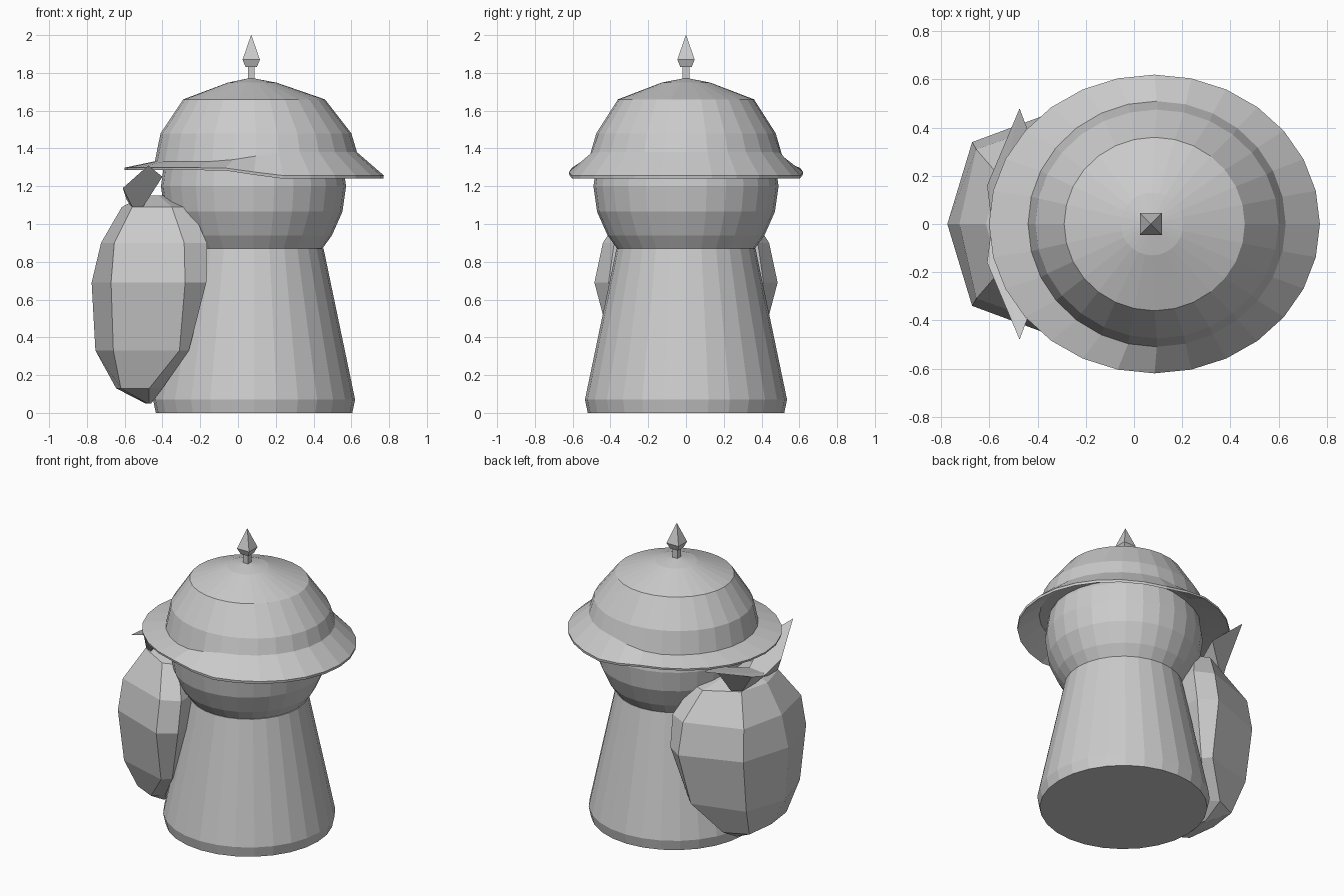
import bpy, bmesh
from math import sin, cos, pi, radians

if "Cube" in bpy.data.objects:
    bpy.data.objects.remove(bpy.data.objects["Cube"])


def loft(name, rings, close=True):
    """Skin a stack of equal-length point rings, capping both ends."""
    bm = bmesh.new()
    vs = [[bm.verts.new(p) for p in ring] for ring in rings]
    n = len(vs[0])
    for a, b in zip(vs, vs[1:]):
        for i in range(n):
            j = (i + 1) % n
            bm.faces.new((a[i], a[j], b[j], b[i]))
    if close:
        bm.faces.new(vs[0][::-1])
        bm.faces.new(vs[-1])
    bmesh.ops.remove_doubles(bm, verts=bm.verts, dist=1e-5)
    bmesh.ops.recalc_face_normals(bm, faces=bm.faces)
    me = bpy.data.meshes.new(name)
    bm.to_mesh(me)
    bm.free()
    ob = bpy.data.objects.new(name, me)
    bpy.context.collection.objects.link(ob)
    return ob


def ring(cx, rx, ry, z, n=28, zb=None, start=0.0):
    """Ellipse around cx; z eases from zb at the back to z at the front."""
    pts = []
    for i in range(n):
        a = start + 2 * pi * i / n
        x, y = cx + rx * cos(a), ry * sin(a)
        t = min(1, max(0, (x + 0.08) / 0.3))
        pts.append((x, y, z if zb is None else zb + (z - zb) * t))
    return pts


# Body
loft("body", [ring(0.085, r, r, z) for r, z in
              ((0.52, 0), (0.535, 0.07), (0.368, 0.87))])

# Head: sphere cut off at the neck
head = [(0.365, 0.87)]
for lat in (-32, -16, 0, 16, 32, 48):
    head.append((0.49 * cos(radians(lat)), 1.2 + 0.49 * sin(radians(lat))))
loft("head", [ring(0.082, r, r, z) for r, z in head])

# Helmet with brim dipping toward the front (+x)
loft("helmet", [
    ring(0.09, 0.46, 0.46, 1.36, zb=1.315),
    ring(0.09, 0.53, 0.505, 1.355, zb=1.305),
    ring(0.085, 0.685, 0.618, 1.24, zb=1.285),
    ring(0.085, 0.687, 0.62, 1.257, zb=1.298),
    ring(0.095, 0.535, 0.51, 1.38, zb=1.332),
    ring(0.095, 0.505, 0.475, 1.48),
    ring(0.085, 0.375, 0.36, 1.66),
    ring(0.075, 0.13, 0.13, 1.748),
    ring(0.07, 0.02, 0.02, 1.77)])

# Spike on top of the helmet
loft("helmet_spike", [ring(0.07, r * 2 ** 0.5, r * 2 ** 0.5, z, 4, start=pi / 4)
                      for r, z in ((0.018, 1.75), (0.018, 1.83), (0.03, 1.831),
                                   (0.046, 1.87), (0.001, 2.0))])

# Bag: each level gives z, back x, side-back (x, y), side (x, y), inner (x, y)
levels = [
    (0.05, -0.49, -0.48, 0.12, -0.47, 0.13, -0.46, 0.10),
    (0.13, -0.645, -0.62, 0.20, -0.47, 0.27, -0.40, 0.22),
    (0.33, -0.755, -0.66, 0.29, -0.31, 0.39, -0.26, 0.34),
    (0.69, -0.775, -0.672, 0.34, -0.28, 0.485, -0.168, 0.41),
    (0.90, -0.725, -0.655, 0.31, -0.285, 0.44, -0.165, 0.38),
    (1.09, -0.615, -0.56, 0.20, -0.35, 0.32, -0.25, 0.28),
    (1.15, -0.50, -0.48, 0.07, -0.42, 0.09, -0.39, 0.07)]
bag = []
for z, xb, x1, y1, x2, y2, x3, y3 in levels:
    half = [(x1, y1), (x2, y2), (x3, y3)]
    loop = [(xb, 0)] + half + [(x, -y) for x, y in half[::-1]]
    bag.append([(x, y, z) for x, y in loop])
loft("bag", bag)

# Bow tying the bag shut: one flared wing per side
for side, label in ((1, "left"), (-1, "right")):
    wing = [(-0.475, 0.48, 1.31), (-0.61, 0.16, 1.19),
            (-0.535, 0.21, 1.04), (-0.40, 0.28, 1.25)]
    knot = [(-0.59, 0.0, 1.15), (-0.59, 0.0, 1.13),
            (-0.53, 0.0, 1.10), (-0.48, 0.0, 1.16)]
    loft("bow_" + label, [[(x, y * side, z) for x, y, z in r]
                          for r in (knot, wing)])
